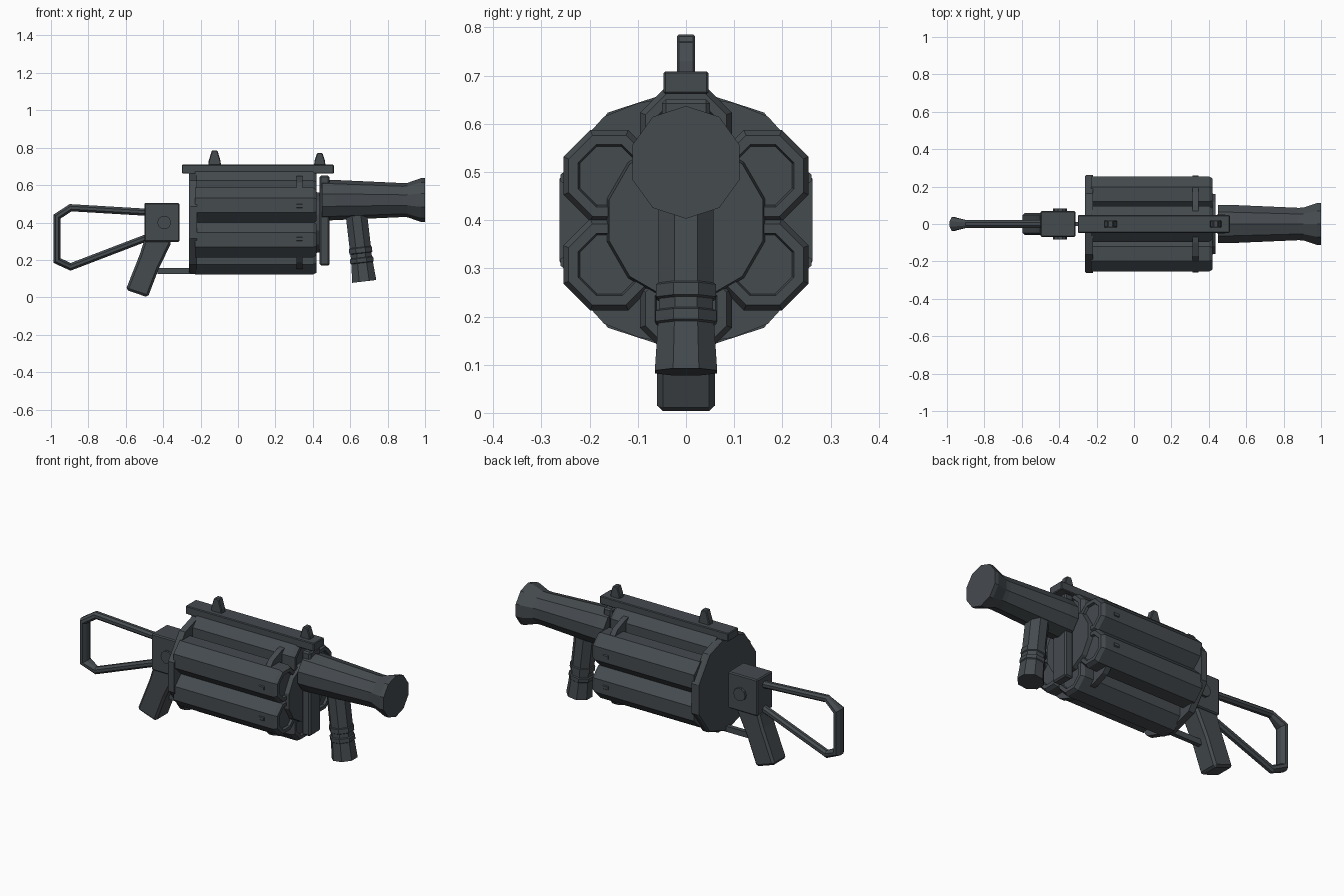
import bpy, bmesh, math
from mathutils import Vector

if "Cube" in bpy.data.objects:
    bpy.data.objects.remove(bpy.data.objects["Cube"], do_unlink=True)

COLOUR = (0.060, 0.070, 0.078, 1)
gunmetal = bpy.data.materials.new("gunmetal")
gunmetal.use_nodes = True
gunmetal.diffuse_color = COLOUR
bsdf = next(n for n in gunmetal.node_tree.nodes if n.type == 'BSDF_PRINCIPLED')
bsdf.inputs["Base Color"].default_value = COLOUR
bsdf.inputs["Roughness"].default_value = 0.7


def skin(name, rings, bevel=0, closed=False):
    """Join equal rings of points into a flat shaded solid."""
    bm = bmesh.new()
    loops = [[bm.verts.new(p) for p in ring] for ring in rings]
    pairs = list(zip(loops, loops[1:]))
    if closed:
        pairs.append((loops[-1], loops[0]))
    else:
        bm.faces.new(loops[0])
        bm.faces.new(loops[-1])
    for a, b in pairs:
        for i in range(len(a)):
            j = (i + 1) % len(a)
            bm.faces.new((a[i], a[j], b[j], b[i]))
    bmesh.ops.recalc_face_normals(bm, faces=bm.faces)
    mesh = bpy.data.meshes.new(name)
    bm.to_mesh(mesh)
    bm.free()
    mesh.materials.append(gunmetal)
    ob = bpy.data.objects.new(name, mesh)
    bpy.context.collection.objects.link(ob)
    if bevel:
        mod = ob.modifiers.new("chamfer", 'BEVEL')
        mod.width, mod.segments = bevel, 1
    return ob


def lathe(name, start, end, profile, sides, phase=0.0):
    """Rings (distance fraction, radius) along a straight axis."""
    start, end = Vector(start), Vector(end)
    axis = (end - start).normalized()
    ref = Vector((0, 1, 0)) if abs(axis.y) < 0.9 else Vector((1, 0, 0))
    u = (ref - axis * ref.dot(axis)).normalized()
    v = axis.cross(u)
    angles = [math.tau * (i + phase) / sides for i in range(sides)]
    return skin(name, [[start.lerp(end, t) + (u * math.cos(a) + v * math.sin(a)) * r
                        for a in angles] for t, r in profile])


def side_prism(name, outline, half, bevel=0):
    """An x-z outline given thickness in y."""
    return skin(name, [[(x, y, z) for x, z in outline] for y in (-half, half)], bevel)


def box(name, x0, x1, half, z0, z1, bevel=0):
    return side_prism(name, [(x0, z0), (x1, z0), (x1, z1), (x0, z1)], half, bevel)


MID = 0.4

# Rotary drum: six octagonal chambers around a core
for i in range(6):
    a = math.radians(30 + 60 * i)
    y, z = 0.184 * math.cos(a), MID + 0.184 * math.sin(a)
    lathe(f"chamber_{i + 1}", (-0.23, y, z), (0.42, y, z),
          [(0, 0.103), (0.97, 0.103), (1, 0.091), (1, 0.07), (0.98, 0.066)], 8, 0.5)
lathe("drum_core", (-0.23, 0, MID), (0.42, 0, MID), [(0, 0.16), (1, 0.16)], 12, 0.5)
lathe("drum_hub", (0.41, 0, MID), (0.435, 0, MID), [(0, 0.17), (1, 0.165)], 12, 0.5)
lathe("back_plate", (-0.262, 0, MID), (-0.22, 0, MID),
      [(0, 0.27), (0.2, 0.276), (1, 0.276)], 10, 0.5)

# Clips bridging the valleys beside the top and bottom chambers
clip = [(0.08, 0.13), (0.06, 0.25), (0.10, 0.243), (0.17, 0.215), (0.197, 0.185)]
for sy, side in ((1, "back"), (-1, "front")):
    for sz, level in ((1, "upper"), (-1, "lower")):
        skin(f"{level}_{side}_clip",
             [[(x, sy * y, MID + sz * z) for y, z in clip] for x in (0.313, 0.345)])
        skin(f"{level}_{side}_side_clip",
             [[(x, sy * y, MID + sz * z) for y, z in
               ((0.24, 0.07), (0.26, 0.08), (0.26, 0.095), (0.24, 0.11))]
              for x in (0.313, 0.345)])

# Front frame, axle and top rail
box("front_frame", 0.437, 0.49, 0.05, 0.17, 0.65, 0.008)
lathe("drum_axle", (0.41, 0, MID), (0.45, 0, MID), [(0, 0.04), (1, 0.04)], 8, 0.5)
box("top_rail", -0.30, 0.513, 0.047, 0.662, 0.709, 0.004)
box("rail_mount", -0.262, -0.225, 0.045, 0.60, 0.67)


def sight(name, x, top, base_half, top_half):
    side_prism(name, [(x - base_half, 0.70), (x + base_half, 0.70),
                      (x + base_half * 0.9, 0.73), (x + top_half, top),
                      (x - top_half, top), (x - base_half * 0.9, 0.73)], 0.019, 0.004)


sight("rear_sight", -0.125, 0.785, 0.035, 0.015)
sight("front_sight", 0.437, 0.772, 0.031, 0.014)

# Barrel with flared muzzle
lathe("barrel", (0.45, 0, 0.52), (1.0, 0, 0.52),
      [(0, 0.108), (0.1, 0.108), (0.78, 0.091), (0.83, 0.092), (0.96, 0.117), (1, 0.117)],
      10, 0.5)

# Foregrip with two raised bands
lathe("foregrip", (0.632, 0, 0.45), (0.675, 0, 0.085),
      [(0, 0.062), (0.5, 0.062), (0.51, 0.067), (0.58, 0.067), (0.59, 0.061),
       (0.65, 0.061), (0.66, 0.068), (0.72, 0.068), (0.73, 0.063), (1, 0.07)], 8, 0.5)

# Rear receiver, pivot, grip and lower link
box("receiver_block", -0.50, -0.313, 0.07, 0.297, 0.505, 0.006)
lathe("receiver_pivot", (-0.395, -0.083, 0.4), (-0.395, 0.083, 0.4),
      [(0, 0.037), (1, 0.037)], 10)
side_prism("rear_grip", [(-0.50, 0.31), (-0.36, 0.31), (-0.36, 0.285), (-0.425, 0.15),
                         (-0.482, 0.0), (-0.60, 0.04), (-0.525, 0.23)], 0.06, 0.012)
box("lower_link", -0.43, -0.24, 0.012, 0.125, 0.157)

# Folding stock: a six-sided tube mitred along a bent path
path = [Vector(p) for p in ((-0.49, 0.455), (-0.895, 0.479), (-0.967, 0.432),
                            (-0.967, 0.196), (-0.895, 0.163), (-0.49, 0.318))]
depths = [0.022, 0.022, 0.04, 0.04, 0.022, 0.022]
rings = []
for i, p in enumerate(path):
    before = (p - path[max(i - 1, 0)]).normalized()
    after = (path[min(i + 1, len(path) - 1)] - p).normalized()
    along = (before + after).normalized()
    normal = Vector((-along.y, along.x))
    miter = 0.019 / max(0.5, along.dot(after if after.length else before))
    ring = []
    for k in range(8):
        a = math.tau * (k + 0.5) / 8
        q = p + normal * miter * math.sin(a) / math.cos(math.pi / 8)
        ring.append((q.x, depths[i] * math.cos(a), q.y))
    rings.append(ring)
skin("stock_frame", rings)
